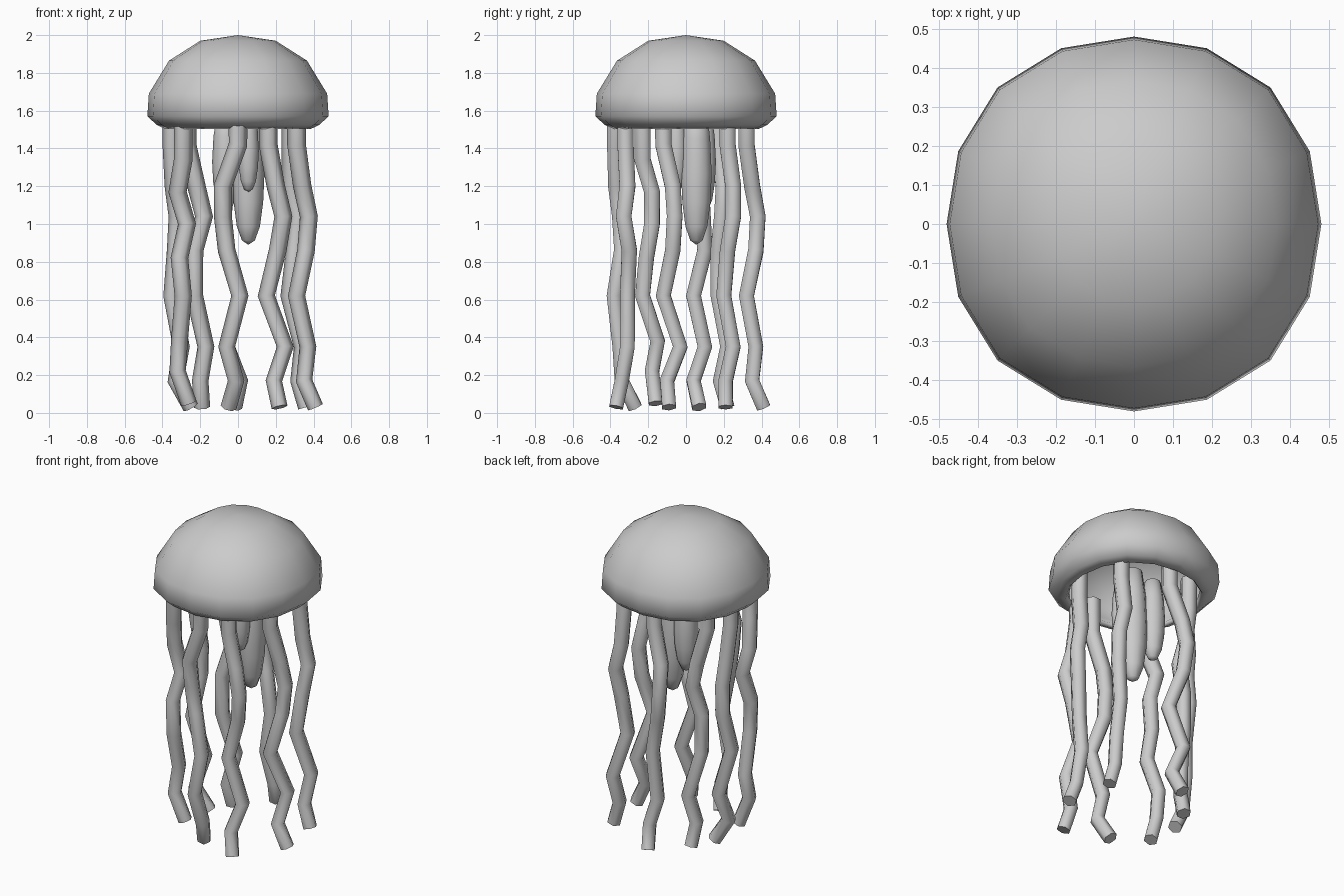
import bpy, bmesh
from math import sin, cos, pi

if "Cube" in bpy.data.objects:
    bpy.data.objects.remove(bpy.data.objects["Cube"])


def lathe(name, profile, sides, cx=0, cy=0, square=0):
    """Revolve (radius, z) points; square swells the diagonals a little."""
    bm = bmesh.new()
    rings = []
    for r, z in profile:
        if r == 0:
            rings.append([bm.verts.new((cx, cy, z))] * sides)
            continue
        ring = []
        for i in range(sides):
            a = 2 * pi * i / sides
            k = r * (1 + square * sin(2 * a) ** 2)
            ring.append(bm.verts.new((cx + k * cos(a), cy + k * sin(a), z)))
        rings.append(ring)
    for lo, hi in zip(rings, rings[1:]):
        for i in range(sides):
            j = (i + 1) % sides
            bm.faces.new(dict.fromkeys((lo[i], lo[j], hi[j], hi[i])))
    bmesh.ops.recalc_face_normals(bm, faces=bm.faces)
    for f in bm.faces:
        f.smooth = True
    me = bpy.data.meshes.new(name)
    bm.to_mesh(me)
    bm.free()
    ob = bpy.data.objects.new(name, me)
    bpy.context.collection.objects.link(ob)
    return ob


def tentacle(name, xs, ys, zs=(1.42, 1.2, 1.04, .86, .62, .35, .17, .03)):
    """Zigzag tube hanging from inside the bell."""
    cu = bpy.data.curves.new(name, 'CURVE')
    cu.dimensions = '3D'
    cu.bevel_depth = 0.048
    cu.bevel_resolution = 1
    cu.use_fill_caps = True
    pts = list(zip([xs[0]] + xs, [ys[0]] + ys, (1.64, *zs)))
    sp = cu.splines.new('POLY')
    sp.points.add(len(pts) - 1)
    for i, (p, q) in enumerate(zip(sp.points, pts)):
        p.co = (*q, 1)
        p.radius = 1.05 - 0.02 * i
    sp.use_smooth = True
    ob = bpy.data.objects.new(name, cu)
    bpy.context.collection.objects.link(ob)


# Hollow bell with a rim curling inward
lathe("bell", [(0, 2.0), (.2, 1.97), (.365, 1.865), (.472, 1.69), (.48, 1.57),
               (.43, 1.525), (.385, 1.503), (.37, 1.525), (.42, 1.58),
               (.44, 1.69), (.335, 1.835), (.18, 1.935), (0, 1.96)],
      16, square=.03)

# Central mouth arms: x, y, radius, top, tip height
for i, (x, y, r, top, tip) in enumerate([(.055, .055, .085, 1.64, .89),
                                         (.055, -.05, .055, 1.6, 1.17),
                                         (-.065, .09, .072, 1.6, 1.06)]):
    h = top - tip
    prof = [(0, top), (.65, top - .02), (.9, top - .25 * h), (1, top - .5 * h),
            (.92, top - .7 * h), (.72, top - .87 * h), (.4, top - .97 * h),
            (0, tip)]
    lathe(f"mouth_arm_{i + 1}", [(k * r, z) for k, z in prof], 10, x, y)

# Eight wavy tentacles around the rim
SHORT_WAVE = (1.34, 1.17, 1.0, .82, .62, .38, .22, .05)
tentacle("tentacle_1", [.0, -.08, -.08, -.06, .01, -.06, -.01, -.05],
         [-.375, -.37, -.35, -.34, -.38, -.35, -.34, -.27])
tentacle("tentacle_2", [.16, .2, .24, .21, .15, .25, .19, .22],
         [-.32, -.31, -.33, -.3, -.31, -.31, -.34, -.37])
tentacle("tentacle_3", [.31, .34, .375, .36, .31, .37, .35, .41],
         [-.12, -.07, -.06, -.07, -.12, -.03, -.1, -.09])
tentacle("tentacle_4", [.28, .28, .32, .3, .27, .34, .32, .36],
         [.22, .25, .25, .22, .2, .25, .21, .21])
tentacle("tentacle_5", [.0, -.07, -.08, -.06, .01, -.06, .01, -.02],
         [.32, .35, .38, .37, .32, .37, .35, .41])
tentacle("tentacle_6", [-.27, -.22, -.18, -.23, -.23, -.17, -.2, -.19],
         [.17, .2, .19, .17, .17, .22, .18, .22])
tentacle("tentacle_7", [-.35, -.34, -.32, -.33, -.35, -.3, -.33, -.25],
         [.05, .08, .09, .1, .04, .1, .04, .07])
tentacle("tentacle_8", [-.29, -.32, -.27, -.31, -.29, -.31, -.32, -.26],
         [-.23, -.18, -.18, -.21, -.23, -.15, -.18, -.16], SHORT_WAVE)
